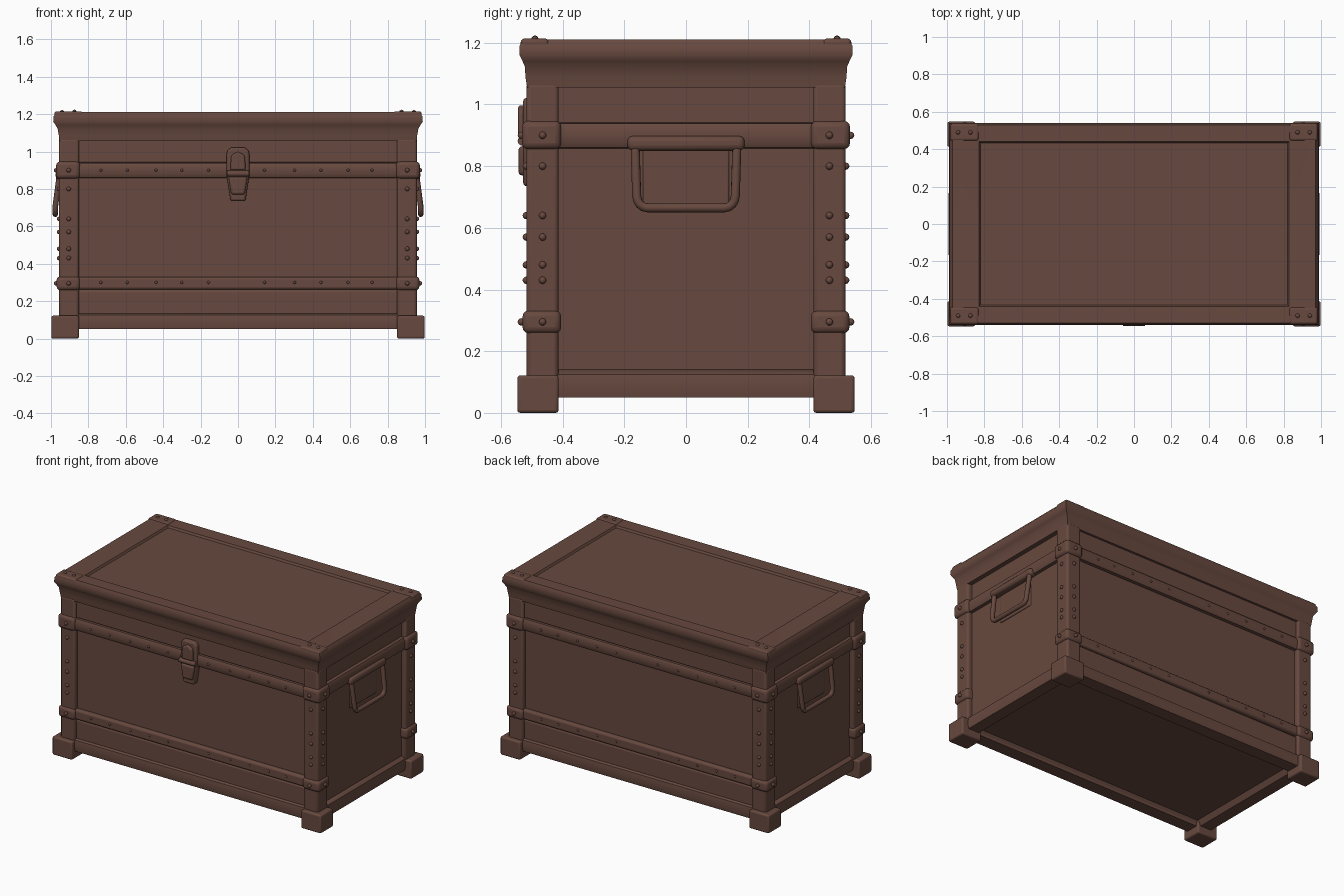
import bpy, bmesh, math, random
from mathutils import Vector

random.seed(4)
old = bpy.data.objects.get("Cube")
if old:
    bpy.data.objects.remove(old, do_unlink=True)

wood = bpy.data.materials.new("aged brown wood")
COLOR = (0.135, 0.066, 0.049, 1)
wood.diffuse_color = COLOR
wood.use_nodes = True
wood.node_tree.nodes["Principled BSDF"].inputs["Base Color"].default_value = COLOR


def finish(name, bm, bevel=0.0, segments=3):
    bmesh.ops.recalc_face_normals(bm, faces=bm.faces)
    mesh = bpy.data.meshes.new(name)
    bm.to_mesh(mesh)
    bm.free()
    obj = bpy.data.objects.new(name, mesh)
    bpy.context.collection.objects.link(obj)
    mesh.materials.append(wood)
    if bevel:
        mod = obj.modifiers.new("soft edges", 'BEVEL')
        mod.width, mod.segments = bevel, segments
    bpy.ops.object.select_all(action='DESELECT')
    obj.select_set(True)
    bpy.context.view_layer.objects.active = obj
    bpy.ops.object.shade_smooth_by_angle(angle=math.radians(40))
    return obj


def box(name, lo, hi, bevel=0.01):
    bm = bmesh.new()
    bmesh.ops.create_cube(bm, size=1)
    for v in bm.verts:
        v.co = [(a + b) / 2 + c * (b - a) for a, b, c in zip(lo, hi, v.co)]
    return finish(name, bm, bevel)


def loft(name, rings, closed=False, bevel=0.0):
    """Skin rectangular rings given as (half x, half y, z)."""
    bm = bmesh.new()
    loops = [[bm.verts.new((sx * x, sy * y, z)) for sx, sy in
              ((-1, -1), (1, -1), (1, 1), (-1, 1))] for x, y, z in rings]
    pairs = list(zip(loops, loops[1:]))
    if closed:
        pairs.append((loops[-1], loops[0]))
    else:
        bm.faces.new(loops[0])
        bm.faces.new(loops[-1])
    for a, b in pairs:
        for i in range(4):
            j = (i + 1) % 4
            bm.faces.new((a[i], a[j], b[j], b[i]))
    return finish(name, bm, bevel)


def prism(name, outline, y0, y1, bevel):
    """Extrude an x-z outline along y."""
    bm = bmesh.new()
    face = bm.faces.new([bm.verts.new((x, y0, z)) for x, z in outline])
    ext = bmesh.ops.extrude_face_region(bm, geom=[face])
    for v in ext["geom"]:
        if isinstance(v, bmesh.types.BMVert):
            v.co.y = y1
    return finish(name, bm, bevel)


def tube(name, points, radius):
    curve = bpy.data.curves.new(name, 'CURVE')
    curve.dimensions = '3D'
    curve.bevel_depth, curve.bevel_resolution = radius, 3
    curve.use_fill_caps = True
    spline = curve.splines.new('POLY')
    spline.points.add(len(points) - 1)
    for p, co in zip(spline.points, points):
        p.co = (*co, 1)
    spline.use_smooth = True
    obj = bpy.data.objects.new(name, curve)
    bpy.context.collection.objects.link(obj)
    curve.materials.append(wood)


# Body with a recessed underside
loft("body", [(0.85, 0.42, 0.085), (0.87, 0.44, 0.05), (0.925, 0.488, 0.05),
              (0.925, 0.488, 1.08)])

# Moulded lid: cove, flared lip, framed top with sunken panel
loft("lid", [(0.955, 0.515, 1.055), (0.958, 0.52, 1.085), (0.965, 0.523, 1.125),
             (0.975, 0.53, 1.14), (0.988, 0.54, 1.16), (0.985, 0.54, 1.19),
             (0.97, 0.53, 1.21), (0.83, 0.44, 1.208), (0.822, 0.432, 1.195)])

# Sill running round the base
loft("base_rail", [(0.87, 0.43, 0.05), (0.95, 0.515, 0.05), (0.957, 0.522, 0.09),
                   (0.95, 0.515, 0.125), (0.93, 0.49, 0.14), (0.87, 0.43, 0.14)], True)

# Upper band round the whole chest
loft("upper_band", [(0.9, 0.46, 0.855), (0.945, 0.508, 0.86), (0.955, 0.518, 0.88),
                    (0.955, 0.518, 0.92), (0.945, 0.508, 0.938), (0.9, 0.46, 0.945)], True)

# Boards and straps on the front and back
for s, side in ((-1, "front"), (1, "back")):
    lo, hi = sorted((s * 0.47, s * 0.502))
    box(side + "_lower_board", (-0.86, lo, 0.12), (0.86, hi, 0.262), 0.015)
    lo, hi = sorted((s * 0.47, s * 0.515))
    box(side + "_lower_strap", (-0.9, lo, 0.262), (0.9, hi, 0.33), 0.014)
    lo, hi = sorted((s * 0.47, s * 0.5))
    box(side + "_upper_board", (-0.86, lo, 0.94), (0.86, hi, 1.07), 0.008)

rivets = bmesh.new()


def rivet(x, y, z, r=0.012):
    new = bmesh.ops.create_icosphere(rivets, subdivisions=2, radius=r)["verts"]
    bmesh.ops.translate(rivets, verts=new, vec=Vector((x, y, z)))


# Corner posts, feet, strap collars and lid caps
for sx, xname in ((-1, "right"), (1, "left")):
    for sy, yname in ((-1, "front"), (1, "back")):
        corner = f"{yname}_{xname}_"

        def corner_box(part, x0, x1, y0, y1, z0, z1, bevel):
            xs, ys = sorted((sx * x0, sx * x1)), sorted((sy * y0, sy * y1))
            box(corner + part, (xs[0], ys[0], z0), (xs[1], ys[1], z1), bevel)

        corner_box("post", 0.85, 0.957, 0.413, 0.518, 0.1, 1.07, 0.014)
        corner_box("foot", 0.85, 0.998, 0.413, 0.547, 0, 0.122, 0.01)
        corner_box("upper_collar", 0.845, 0.972, 0.405, 0.532, 0.855, 0.947, 0.02)
        corner_box("lower_collar", 0.845, 0.97, 0.405, 0.53, 0.258, 0.332, 0.02)
        corner_box("lid_cap", 0.83, 0.982, 0.445, 0.536, 1.165, 1.214, 0.012)
        rivet(sx * 0.875, sy * 0.49, 1.212)
        rivet(sx * 0.94, sy * 0.49, 1.21)
        for z in (0.43, 0.48, 0.57, 0.64, 0.8):
            rivet(sx * 0.905, sy * 0.518, z)
            rivet(sx * 0.957, sy * 0.465, z)
        for z in (0.295, 0.9):
            rivet(sx * 0.905, sy * 0.534, z)
            rivet(sx * 0.973, sy * 0.465, z)

# Rivets along the straps
for s in (-1, 1):
    for i in range(-5, 6):
        if i:
            x = i * 0.145 + random.uniform(-0.015, 0.015)
            rivet(x, s * 0.514, 0.3, 0.008)
            rivet(x, s * 0.517, 0.9, 0.008)
finish("rivets", rivets)

# Front clasp: tapered hasp, knuckle and lower tongue
prism("clasp_plate", [(-0.062, 0.88), (-0.06, 1.0), (-0.04, 1.022), (0.04, 1.022),
                      (0.06, 1.0), (0.062, 0.88), (0.04, 0.735), (-0.04, 0.735)],
      -0.528, -0.48, 0.012)
prism("clasp_hasp", [(-0.042, 0.9), (-0.036, 0.98), (0, 1.0), (0.036, 0.98),
                     (0.042, 0.9)], -0.545, -0.5, 0.01)
prism("clasp_tongue", [(-0.05, 0.865), (0.05, 0.865), (0.036, 0.77),
                       (-0.036, 0.77)], -0.543, -0.5, 0.012)
tube("clasp_knuckle", [(-0.06, -0.53, 0.882), (0.06, -0.53, 0.882)], 0.016)

# Drop handles with mounts on both ends
for s, side in ((-1, "right"), (1, "left")):
    path = [(0.955, 0.165, 0.87)]
    for cy, cz, start in ((0.125, 0.705, 0), (-0.125, 0.705, -90)):
        for k in range(5):
            a = math.radians(start - k * 22.5)
            path.append((0.977, cy + 0.035 * math.cos(a), cz + 0.04 * math.sin(a)))
    path.append((0.955, -0.165, 0.87))
    tube(side + "_handle", [(s * x, y, z) for x, y, z in path], 0.015)
    lo, hi = sorted((s * 0.92, s * 0.975))
    box(side + "_handle_mount", (lo, -0.19, 0.85), (hi, 0.19, 0.898), 0.018)
    lo, hi = sorted((s * 0.915, s * 0.932))
    box(side + "_handle_backplate", (lo, -0.14, 0.67), (hi, 0.14, 0.86), 0.006)
